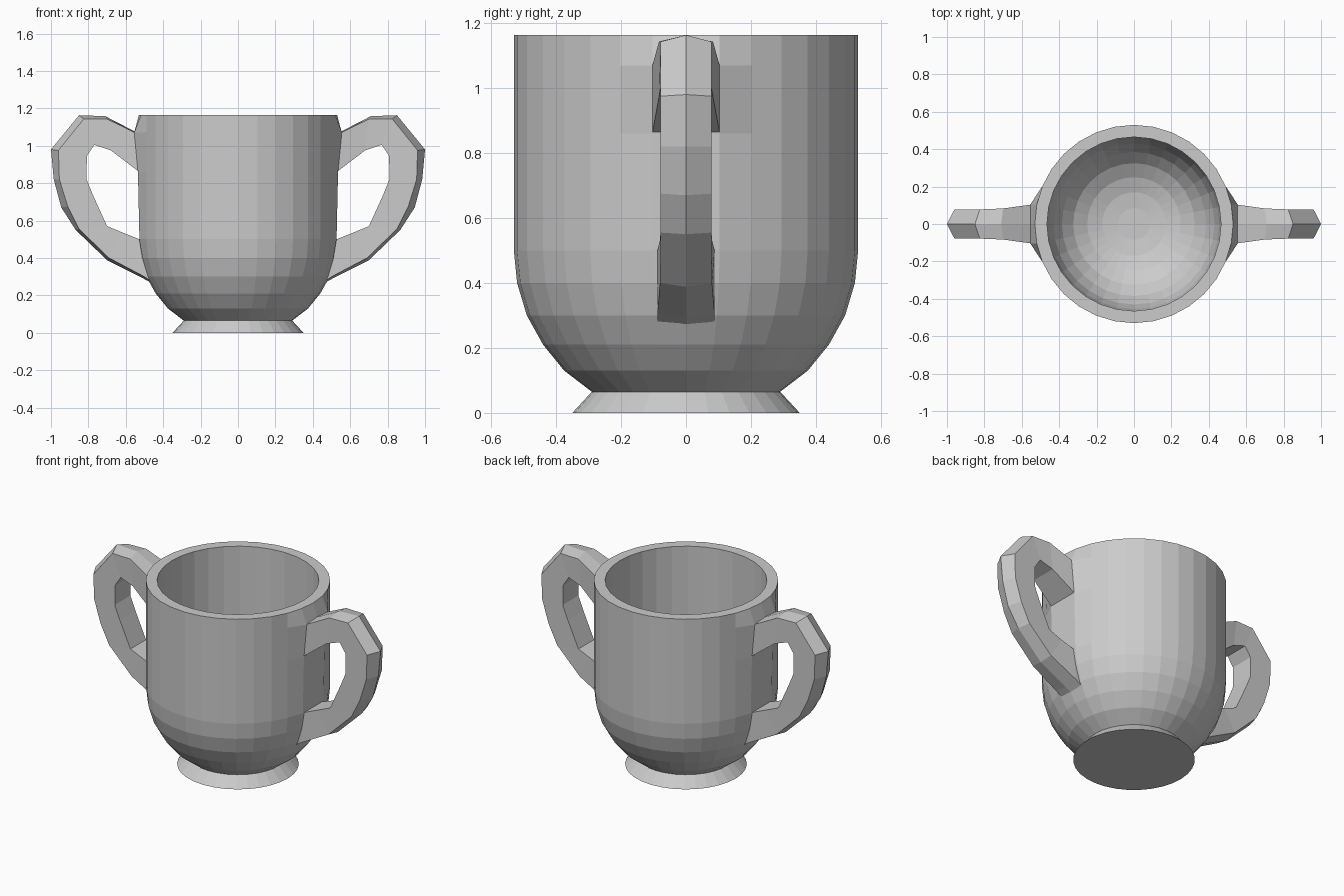
import bpy, bmesh, math

if "Cube" in bpy.data.objects:
    bpy.data.objects.remove(bpy.data.objects["Cube"])

SEG = 32


def make_object(name, bm):
    bmesh.ops.recalc_face_normals(bm, faces=bm.faces)
    mesh = bpy.data.meshes.new(name)
    bm.to_mesh(mesh)
    bm.free()
    obj = bpy.data.objects.new(name, mesh)
    bpy.context.collection.objects.link(obj)
    return obj


def bridge(bm, a, b):
    n = len(a)
    for i in range(n):
        j = (i + 1) % n
        bm.faces.new((a[i], a[j], b[j], b[i]))


# Cup: lathed profile (radius, height) from foot to rim, then down the inside
outer = [(0.35, 0), (0.29, 0.065), (0.375, 0.13), (0.44, 0.21), (0.49, 0.30),
         (0.52, 0.40), (0.53, 0.50), (0.53, 0.86), (0.53, 1.07), (0.53, 1.163)]
inner = [(0.465, 1.163), (0.465, 0.50), (0.455, 0.41), (0.43, 0.32),
         (0.385, 0.24), (0.325, 0.175), (0.25, 0.13), (0.17, 0.105), (0.085, 0.095)]
# The wall swells to meet the handles: x position of the swollen wall per height
swell = {0.50: 0.527, 0.86: 0.535, 1.07: 0.555}

bm = bmesh.new()
rings = []
for r, z in outer + inner:
    ring = []
    for i in range(SEG):
        a = 2 * math.pi * i / SEG
        x, y = r * math.cos(a), r * math.sin(a)
        if r > 0.5 and z in swell and abs(y) < 0.11:
            x = math.copysign(swell[z], x)
        ring.append(bm.verts.new((x, y, z)))
    rings.append(ring)
for a, b in zip(rings, rings[1:]):
    bridge(bm, a, b)
bm.faces.new(rings[0])
bm.faces.new(rings[-1])
make_object("cup_body", bm)

# Handle stations: outer edge (x, z), outer ridge (x, z), inner edge (x, z), half width
stations = [
    ((0.49, 1.05), (0.49, 1.05), (0.49, 0.84), 0.10),
    ((0.555, 1.072), (0.555, 1.078), (0.535, 0.865), 0.103),
    ((0.70, 1.143), (0.71, 1.158), (0.68, 0.975), 0.083),
    ((0.825, 1.143), (0.85, 1.163), (0.768, 1.005), 0.078),
    ((0.96, 0.975), (1.0, 0.98), (0.808, 0.945), 0.078),
    ((0.955, 0.82), (0.985, 0.82), (0.81, 0.82), 0.078),
    ((0.91, 0.675), (0.945, 0.67), (0.775, 0.735), 0.078),
    ((0.85, 0.555), (0.868, 0.55), (0.70, 0.57), 0.078),
    ((0.69, 0.40), (0.70, 0.388), (0.61, 0.533), 0.08),
    ((0.51, 0.305), (0.515, 0.295), (0.527, 0.50), 0.088),
    ((0.46, 0.275), (0.46, 0.265), (0.49, 0.48), 0.088),
]

# Handles: ridged strip swept through the stations, mirrored to the other side
bm = bmesh.new()
loops = []
for (ox, oz), (rx, rz), (ix, iz), w in stations:
    pts = [(ox, -w, oz), (rx, 0, rz), (ox, w, oz), (ix, w, iz), (ix, -w, iz)]
    loops.append([bm.verts.new(p) for p in pts])
for a, b in zip(loops, loops[1:]):
    bridge(bm, a, b)
bm.faces.new(loops[0])
bm.faces.new(loops[-1])
handles = make_object("handles", bm)
mirror = handles.modifiers.new("mirror", 'MIRROR')
mirror.use_axis = (True, False, False)
mirror.use_mirror_merge = False
